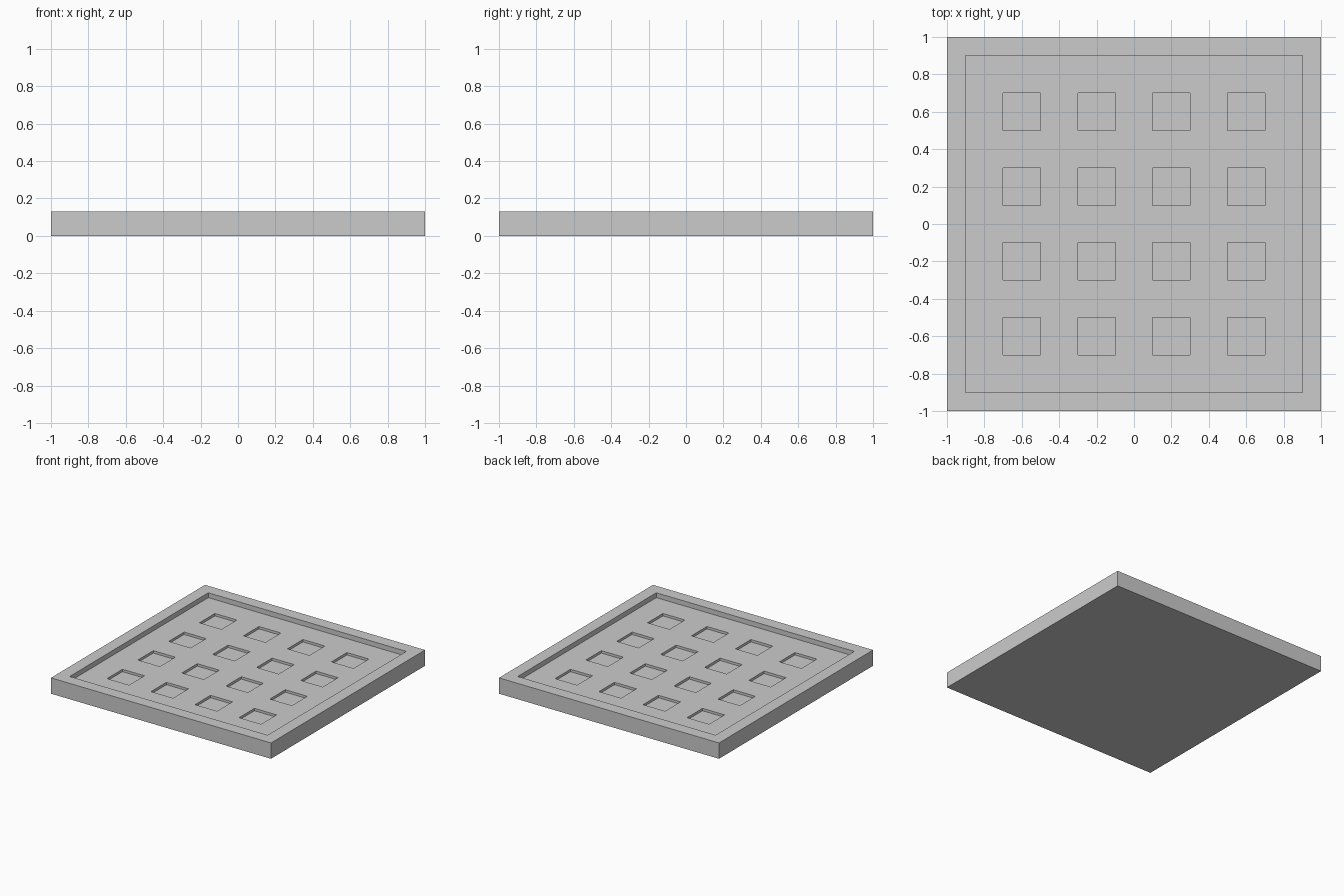
import bpy, bmesh

if "Cube" in bpy.data.objects:
    bpy.data.objects.remove(bpy.data.objects["Cube"])

HEIGHT, RIM_DEPTH, POCKET_DEPTH = 0.13, 0.04, 0.02
INNER, OUTER, CELLS = 0.9, 1.0, 9
FLOOR = HEIGHT - RIM_DEPTH

bm = bmesh.new()

# Recessed floor: 0.2-unit cells, so every second cell is a pocket
bmesh.ops.create_grid(bm, x_segments=CELLS, y_segments=CELLS, size=INNER)
bmesh.ops.translate(bm, verts=bm.verts, vec=(0, 0, FLOOR))
rim_edges = [e for e in bm.edges if e.is_boundary]


def cell_index(v):
    return int((v + INNER) / (2 * INNER / CELLS))


# 4 x 4 square pockets sunk into the floor
pockets = [f for f in bm.faces
           if cell_index(f.calc_center_median().x) % 2
           and cell_index(f.calc_center_median().y) % 2]
sunk = bmesh.ops.extrude_discrete_faces(bm, faces=pockets)["faces"]
for f in sunk:
    bmesh.ops.translate(bm, verts=f.verts, vec=(0, 0, -POCKET_DEPTH))


def extrude_ring(edges, half, z):
    """Extrude the border loop to a square of the given half size and height."""
    geom = bmesh.ops.extrude_edge_only(bm, edges=edges)["geom"]
    scale = half / max(v.co.x for v in geom if isinstance(v, bmesh.types.BMVert))
    for v in geom:
        if isinstance(v, bmesh.types.BMVert):
            v.co = (v.co.x * scale, v.co.y * scale, z)
    return [e for e in geom if isinstance(e, bmesh.types.BMEdge) and e.is_boundary]


# Raised rim: inner wall, flat top, outer wall, then the underside
for half, z in ((INNER, HEIGHT), (OUTER, HEIGHT), (OUTER, 0)):
    rim_edges = extrude_ring(rim_edges, half, z)
bmesh.ops.contextual_create(bm, geom=rim_edges)

# Merge coplanar faces and point everything outward
bmesh.ops.dissolve_limit(bm, angle_limit=0.01, verts=bm.verts, edges=bm.edges)
bmesh.ops.recalc_face_normals(bm, faces=bm.faces)

mesh = bpy.data.meshes.new("pocketed_tray")
bm.to_mesh(mesh)
bm.free()
tray = bpy.data.objects.new("pocketed_tray", mesh)
bpy.context.collection.objects.link(tray)
